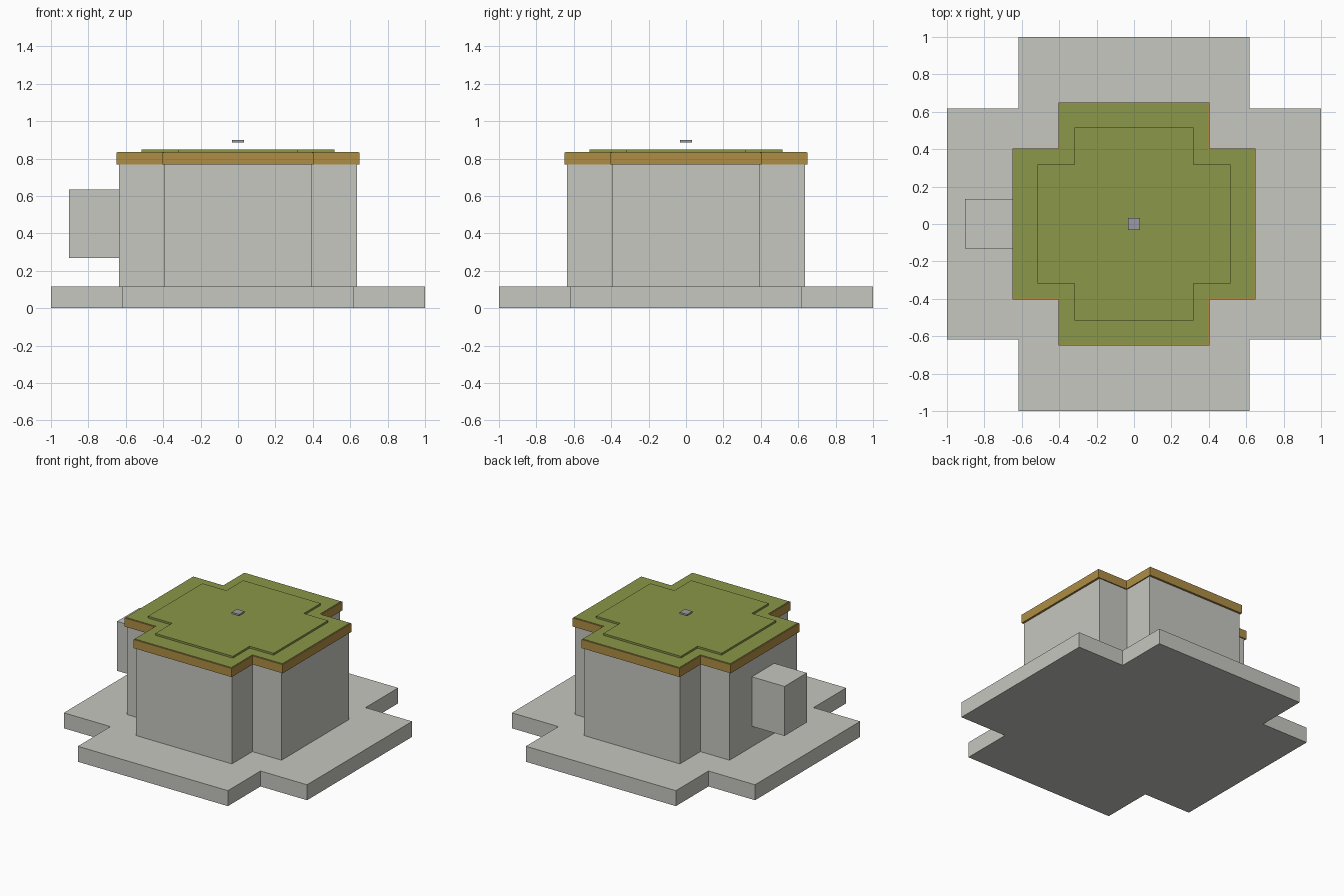
import bpy
import bmesh

cube = bpy.data.objects.get("Cube")
if cube:
    bpy.data.objects.remove(cube, do_unlink=True)


def material(name, rgb):
    mat = bpy.data.materials.new(name)
    mat.use_nodes = True
    mat.diffuse_color = (*rgb, 1)
    mat.node_tree.nodes["Principled BSDF"].inputs["Base Color"].default_value = (*rgb, 1)
    return mat


concrete = material("pale concrete", (0.57, 0.57, 0.53))
timber = material("golden timber", (0.43, 0.27, 0.06))
grass = material("olive green", (0.26, 0.31, 0.065))
metal = material("mid grey", (0.33, 0.33, 0.35))


def prism(name, outline, bottom, top, mat):
    """Extrude a flat outline upwards into a solid."""
    bm = bmesh.new()
    face = bm.faces.new([bm.verts.new((x, y, bottom)) for x, y in outline])
    result = bmesh.ops.extrude_face_region(bm, geom=[face])
    for v in result["geom"]:
        if isinstance(v, bmesh.types.BMVert):
            v.co.z = top
    bmesh.ops.recalc_face_normals(bm, faces=bm.faces)
    mesh = bpy.data.meshes.new(name)
    bm.to_mesh(mesh)
    bm.free()
    mesh.materials.append(mat)
    obj = bpy.data.objects.new(name, mesh)
    bpy.context.collection.objects.link(obj)
    return obj


def cross(reach, arm):
    """Outline of a plus shape: arms reach out, each is 2 * arm wide."""
    corner = [(reach, -arm), (reach, arm), (arm, arm)]
    points = []
    for _ in range(4):
        points += corner
        corner = [(-y, x) for x, y in corner]
    return points


def rectangle(x0, x1, y0, y1):
    return [(x0, y0), (x1, y0), (x1, y1), (x0, y1)]


# Stepped foundation, walls and overhanging roof share a plus-shaped plan
prism("foundation", cross(1.0, 0.617), 0, 0.115, concrete)
prism("walls", cross(0.635, 0.395), 0.115, 0.768, concrete)
prism("roof_slab", cross(0.65, 0.403), 0.768, 0.832, timber)

# Green roof covering with a raised middle layer
prism("roof_covering", cross(0.643, 0.396), 0.832, 0.835, grass)
prism("raised_covering", cross(0.516, 0.319), 0.835, 0.849, grass)

# Small plate hovering above the roof
prism("roof_marker", rectangle(-0.031, 0.031, -0.031, 0.031), 0.885, 0.898, metal)

# Block projecting from the right wall
prism("side_block", rectangle(-0.903, -0.63, -0.13, 0.133), 0.267, 0.635, concrete)
